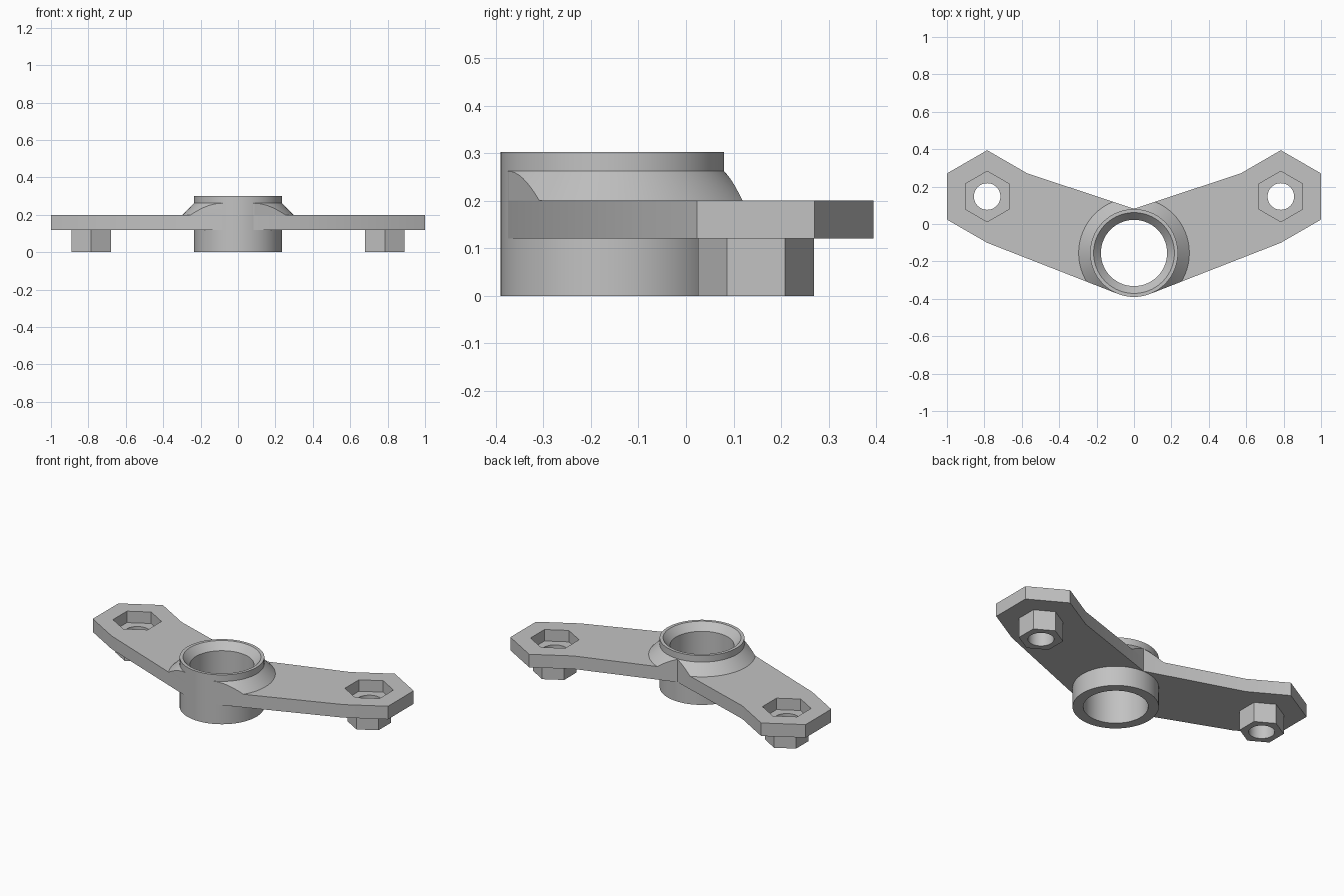
import bpy
import bmesh
from math import sin, cos, tau, radians
from mathutils import Vector

cube = bpy.data.objects.get("Cube")
if cube:
    bpy.data.objects.remove(cube, do_unlink=True)

grey = bpy.data.materials.new("light grey")
grey.use_nodes = True
COLOUR = (0.54, 0.54, 0.54, 1)
grey.diffuse_color = COLOUR
grey.node_tree.nodes["Principled BSDF"].inputs["Base Color"].default_value = COLOUR

HUB = Vector((0, -0.155))
BOLT = Vector((0.785, 0.147))
HUB_R = 0.235
PLATE_LOW, PLATE_TOP = 0.12, 0.2


def finish(name, bm):
    bmesh.ops.recalc_face_normals(bm, faces=bm.faces)
    mesh = bpy.data.meshes.new(name)
    bm.to_mesh(mesh)
    bm.free()
    mesh.materials.append(grey)
    obj = bpy.data.objects.new(name, mesh)
    bpy.context.collection.objects.link(obj)
    return obj


def polygon(centre, radius, sides):
    """Regular polygon with one corner towards +y."""
    return [(centre[0] + radius * sin(tau * i / sides),
             centre[1] + radius * cos(tau * i / sides)) for i in range(sides)]


def prism(name, points, low, high):
    bm = bmesh.new()
    base = bm.faces.new([bm.verts.new((x, y, low)) for x, y in points])
    result = bmesh.ops.extrude_face_region(bm, geom=[base], use_keep_orig=True)
    top = [v for v in result["geom"] if isinstance(v, bmesh.types.BMVert)]
    bmesh.ops.translate(bm, vec=(0, 0, high - low), verts=top)
    return finish(name, bm)


def lathe(name, profile, steps=80):
    """Revolve a closed (radius, height) profile about the hub axis."""
    bm = bmesh.new()
    verts = [bm.verts.new((HUB.x + r, HUB.y, z)) for r, z in profile]
    edges = [bm.edges.new((v, verts[i - 1])) for i, v in enumerate(verts)]
    bmesh.ops.spin(bm, geom=verts + edges, cent=(HUB.x, HUB.y, 0),
                   axis=(0, 0, 1), angle=tau, steps=steps)
    bmesh.ops.remove_doubles(bm, verts=bm.verts, dist=0.0001)
    return finish(name, bm)


def boolean(obj, cutter, operation="DIFFERENCE"):
    cutter.hide_render = True
    mod = obj.modifiers.new("cut", "BOOLEAN")
    mod.object, mod.operation, mod.solver = cutter, operation, "EXACT"
    bpy.context.view_layer.objects.active = obj
    bpy.ops.object.modifier_apply(modifier=mod.name)
    bpy.data.objects.remove(cutter, do_unlink=True)


def smooth(obj):
    bpy.ops.object.select_all(action="DESELECT")
    obj.select_set(True)
    bpy.context.view_layer.objects.active = obj
    bpy.ops.object.shade_smooth_by_angle(angle=radians(25))


# Outline of both arms: hexagonal ends tapering to the hub
end = polygon(BOLT, 0.2475, 6)
along = (BOLT - HUB).normalized()
tangent = HUB + HUB_R * Vector((along.y, -along.x))
right_half = [end[5], end[0], end[1], end[2], end[3], tuple(tangent)]
outline = [(0, 0.082)] + right_half + [(-x, y) for x, y in reversed(right_half)]

# Arm plate with bore, nut pockets and bolt holes
plate = prism("arm_plate", outline, PLATE_LOW, PLATE_TOP)
boolean(plate, prism("bore_cutter", polygon(HUB, 0.2, 80), -0.1, 0.5))
for side in (1, -1):
    centre = (side * BOLT.x, BOLT.y)
    boolean(plate, prism("pocket_cutter", polygon(centre, 0.135, 6), 0.13, 0.5))
    boolean(plate, prism("hole_cutter", polygon(centre, 0.071, 48), -0.1, 0.5))

# Hexagonal bosses under the arm ends
bosses = []
for side, label in ((1, "left"), (-1, "right")):
    centre = (side * BOLT.x, BOLT.y)
    boss = prism(label + "_boss", polygon(centre, 0.122, 6), 0, 0.125)
    boolean(boss, prism("hole_cutter", polygon(centre, 0.071, 48), -0.1, 0.5))
    bosses.append(boss)

# Hub sleeve with a chamfered mouth
hub = lathe("hub_sleeve", [(0.177, 0), (HUB_R, 0), (HUB_R, 0.302),
                           (0.216, 0.302), (0.177, 0.258)])

# Conical collar trimmed to the arm outline
collar = lathe("hub_collar", [(0.2, PLATE_TOP), (0.296, PLATE_TOP),
                              (HUB_R, 0.262), (0.2, 0.262)])
boolean(collar, prism("outline_cutter", outline, 0.1, 0.5), "INTERSECT")

for part in [plate, hub, collar] + bosses:
    smooth(part)
